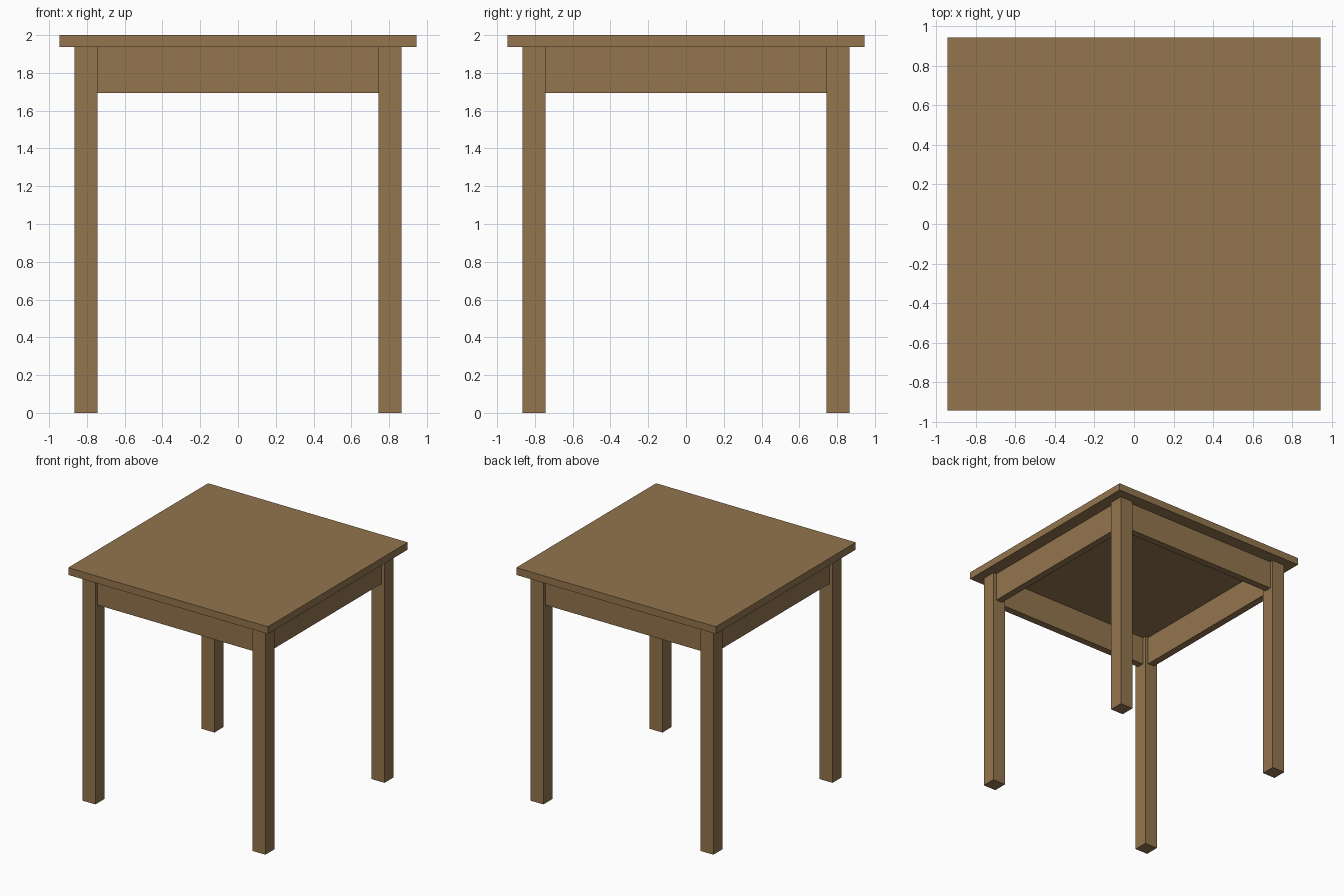
import bpy

if "Cube" in bpy.data.objects:
    bpy.data.objects.remove(bpy.data.objects["Cube"])

wood = bpy.data.materials.new("brown wood")
wood.diffuse_color = (0.292, 0.178, 0.075, 1.0)
wood.use_nodes = True
wood.node_tree.nodes["Principled BSDF"].inputs["Base Color"].default_value = wood.diffuse_color


def box(name, lo, hi):
    """Axis-aligned box between two corners."""
    size = [b - a for a, b in zip(lo, hi)]
    centre = [(a + b) / 2 for a, b in zip(lo, hi)]
    bpy.ops.mesh.primitive_cube_add(size=1, location=centre)
    obj = bpy.context.object
    obj.name = name
    obj.scale = size
    bpy.ops.object.transform_apply(location=False, rotation=False, scale=True)
    obj.data.materials.append(wood)
    return obj


TOP = 0.944                      # half width of the top
UNDER = 1.938                    # underside of the top
LEG_IN, LEG_OUT = 0.743, 0.865   # inner and outer leg faces
RAIL_IN, RAIL_OUT = 0.774, 0.835 # apron set in from the leg faces
RAIL_Z = 1.693                   # bottom of the apron

# Table top
box("table_top", (-TOP, -TOP, UNDER), (TOP, TOP, 2.0))

# Four square legs
for sx, side in ((-1, "left"), (1, "right")):
    for sy, end in ((-1, "front"), (1, "back")):
        xs = sorted((sx * LEG_IN, sx * LEG_OUT))
        ys = sorted((sy * LEG_IN, sy * LEG_OUT))
        box(f"{end}_{side}_leg", (xs[0], ys[0], 0), (xs[1], ys[1], UNDER))

# Apron boards between the legs
for s, end, side in ((-1, "front", "left"), (1, "back", "right")):
    a, b = sorted((s * RAIL_IN, s * RAIL_OUT))
    box(f"{end}_apron", (-LEG_IN, a, RAIL_Z), (LEG_IN, b, UNDER))
    box(f"{side}_apron", (a, -LEG_IN, RAIL_Z), (b, LEG_IN, UNDER))
